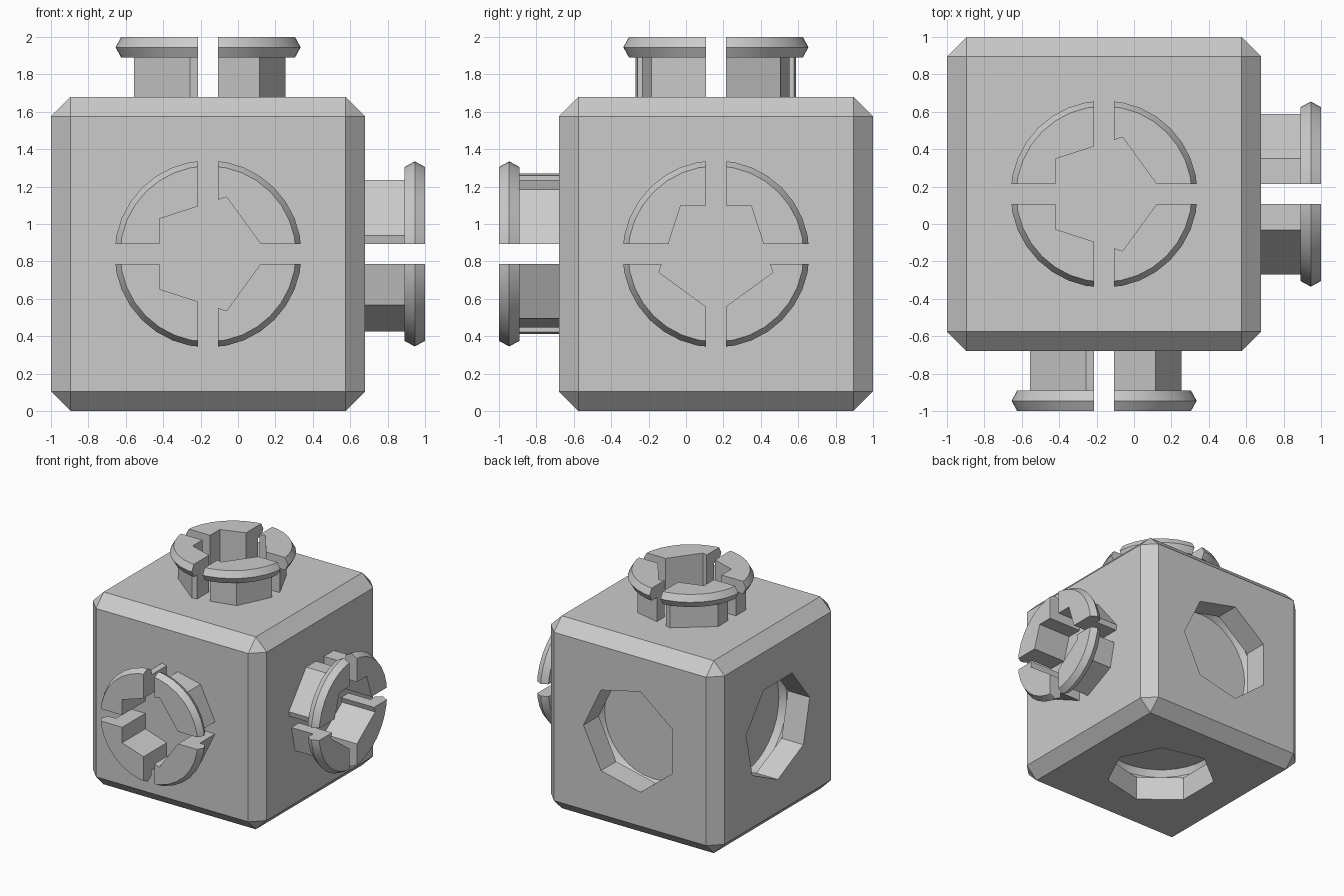
import bpy, bmesh
from math import cos, sin, pi, radians
from mathutils import Matrix, Euler, Vector

old = bpy.data.objects.get("Cube")
if old:
    bpy.data.objects.remove(old, do_unlink=True)

SIZE, CHAMFER = 1.68, 0.105
HALF = SIZE / 2
CENTRE = Vector((-0.16, 0.16, HALF))
STEM, HEAD = 0.21, 0.32          # heights above the cube face
POST_R, RIM_R, RIDGE_R = 0.44, 0.47, 0.5
HOLE_R, SLOT, ROUND = 0.32, 0.106, 32

grey = bpy.data.materials.new("plain grey")
grey.use_nodes = True
colour = (0.6, 0.6, 0.6, 1)
grey.diffuse_color = colour
grey.node_tree.nodes["Principled BSDF"].inputs["Base Color"].default_value = colour


def make(name, bm):
    bmesh.ops.recalc_face_normals(bm, faces=bm.faces)
    mesh = bpy.data.meshes.new(name)
    bm.to_mesh(mesh)
    bm.free()
    mesh.materials.append(grey)
    obj = bpy.data.objects.new(name, mesh)
    bpy.context.collection.objects.link(obj)
    return obj


def stack(name, sides, rings):
    """Closed solid through (height, radius) rings, one corner towards +x."""
    bm = bmesh.new()
    loops = [[bm.verts.new((r * cos(2 * pi * i / sides), r * sin(2 * pi * i / sides), z))
              for i in range(sides)] for z, r in rings]
    for a, b in zip(loops, loops[1:]):
        for i in range(sides):
            j = (i + 1) % sides
            bm.faces.new((a[i], a[j], b[j], b[i]))
    bm.faces.new(loops[0][::-1])
    bm.faces.new(loops[-1])
    return make(name, bm)


def box(name, size, z=0):
    bm = bmesh.new()
    bmesh.ops.create_cube(bm, size=1)
    bmesh.ops.scale(bm, vec=size, verts=bm.verts)
    bmesh.ops.translate(bm, vec=(0, 0, z), verts=bm.verts)
    return make(name, bm)


def combine(obj, tool, operation):
    """Apply a boolean and discard the tool."""
    mod = obj.modifiers.new("bool", "BOOLEAN")
    mod.operation, mod.object, mod.solver = operation, tool, "EXACT"
    bpy.context.view_layer.update()
    graph = bpy.context.evaluated_depsgraph_get()
    mesh = bpy.data.meshes.new_from_object(obj.evaluated_get(graph))
    obj.modifiers.clear()
    obj.data = mesh
    mesh.name = obj.name
    bpy.data.objects.remove(tool, do_unlink=True)


def turn(*degrees):
    return Euler([radians(d) for d in degrees]).to_matrix().to_4x4()


def finish(obj):
    bpy.ops.object.select_all(action="DESELECT")
    obj.select_set(True)
    bpy.context.view_layer.objects.active = obj
    bpy.ops.object.shade_smooth_by_angle(angle=radians(30))


def head_rings(base):
    return [(base + STEM, RIM_R), (base + (STEM + HEAD) / 2, RIDGE_R), (base + HEAD, RIM_R)]


# Chamfered cube body
bm = bmesh.new()
bmesh.ops.create_cube(bm, size=SIZE)
bmesh.ops.bevel(bm, geom=bm.edges[:], offset=CHAMFER, segments=1, affect="EDGES")
body = make("cube_body", bm)

# Undercut sockets: seven-sided mouth opening into a round chamber
for rotation in (turn(-90, 0, 0), turn(180, 0, 0), turn(0, 90, 180)):
    mouth = stack("socket_mouth", 7, [(HALF + 0.1, POST_R + 0.01),
                                      (HALF - (STEM + HEAD) / 2, POST_R + 0.01)])
    chamber = stack("socket_chamber", ROUND,
                    [(2 * HALF - z, r) for z, r in head_rings(HALF)])
    for tool in (mouth, chamber):
        tool.data.transform(rotation)
        combine(body, tool, "DIFFERENCE")
body.location = CENTRE
finish(body)

# Split plug: seven-sided stem, ridged round head, five-sided bore, cross slots
plug = stack("top_plug", 7, [(HALF, POST_R), (HALF + (STEM + HEAD) / 2, POST_R)])
combine(plug, stack("plug_head", ROUND, head_rings(HALF)), "UNION")
combine(plug, stack("plug_bore", 5, [(HALF - 0.1, HOLE_R), (HALF + 0.5, HOLE_R)]), "DIFFERENCE")
for size in ((SLOT, 2, 1), (2, SLOT, 1)):
    combine(plug, box("plug_slot", size, HALF), "DIFFERENCE")

# Front and left plugs are turned copies of the top one
for name, rotation in (("front_plug", turn(90, 0, 0)), ("left_plug", turn(0, 90, 0))):
    copy = bpy.data.objects.new(name, plug.data.copy())
    bpy.context.collection.objects.link(copy)
    copy.data.transform(rotation)
    copy.location = CENTRE
    finish(copy)
plug.location = CENTRE
finish(plug)
